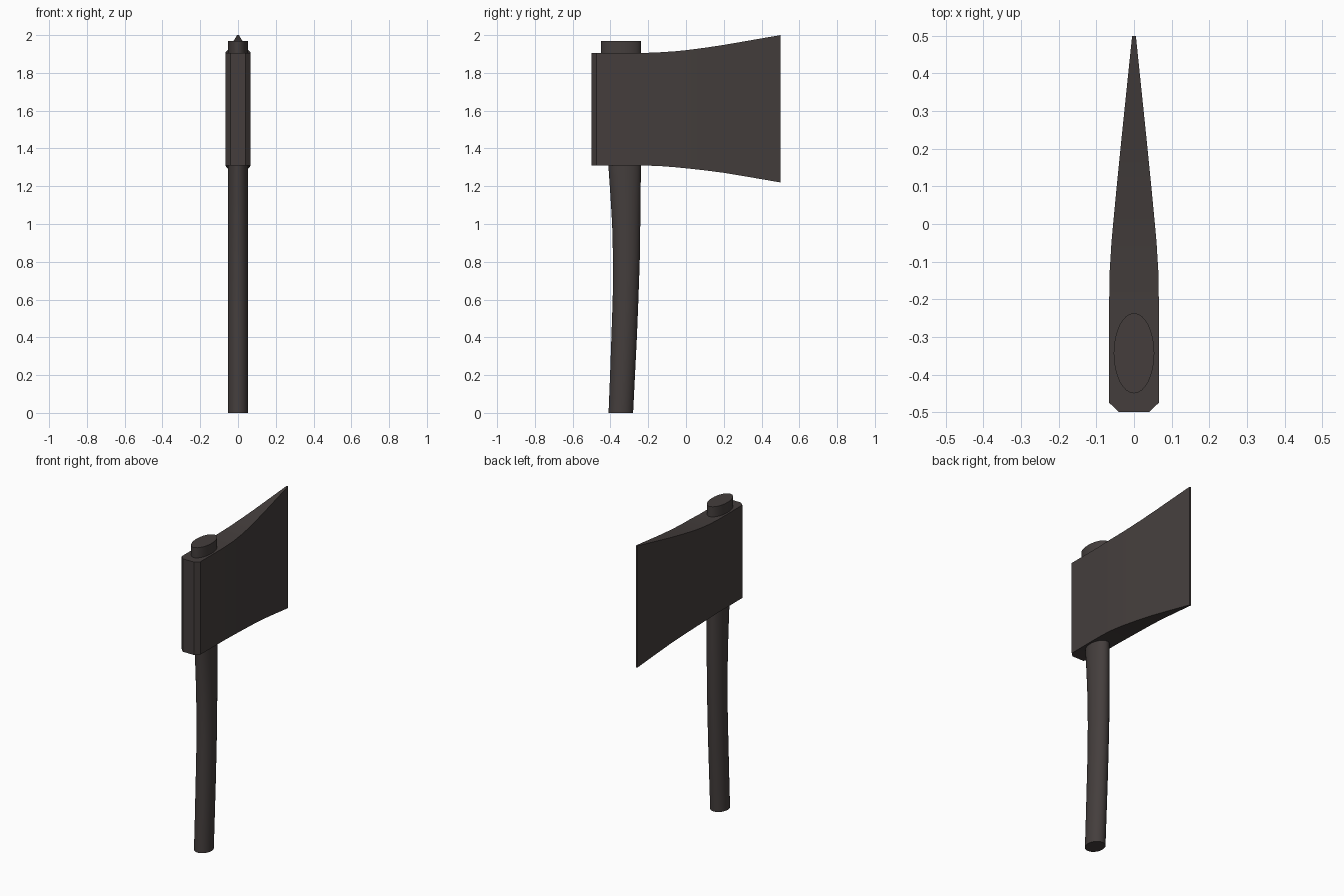
import bpy, bmesh, math

if "Cube" in bpy.data.objects:
    bpy.data.objects.remove(bpy.data.objects["Cube"])

steel = bpy.data.materials.new("dark_brown_grey")
steel.diffuse_color = (0.058, 0.048, 0.046, 1)
steel.use_nodes = True
steel.node_tree.nodes["Principled BSDF"].inputs["Base Color"].default_value = steel.diffuse_color


def loft(name, rings):
    """Skin a list of equal-length vertex rings and cap both ends."""
    bm = bmesh.new()
    loops = [[bm.verts.new(p) for p in ring] for ring in rings]
    n = len(loops[0])
    for a, b in zip(loops, loops[1:]):
        for i in range(n):
            j = (i + 1) % n
            bm.faces.new((a[i], a[j], b[j], b[i]))
    bm.faces.new(loops[0])
    bm.faces.new(loops[-1])
    bmesh.ops.recalc_face_normals(bm, faces=bm.faces)
    mesh = bpy.data.meshes.new(name)
    bm.to_mesh(mesh)
    bm.free()
    mesh.materials.append(steel)
    obj = bpy.data.objects.new(name, mesh)
    bpy.context.collection.objects.link(obj)
    bpy.ops.object.select_all(action='DESELECT')
    obj.select_set(True)
    bpy.context.view_layer.objects.active = obj
    bpy.ops.object.shade_smooth_by_angle(angle=math.radians(30))
    return obj


# Axe head: sections from poll to cutting edge (y, half width, bottom, top)
head_sections = [
    (-0.50, 0.040, 1.31, 1.905), (-0.475, 0.066, 1.31, 1.905),
    (-0.235, 0.066, 1.31, 1.905), (-0.14, 0.0655, 1.307, 1.909),
    (-0.05, 0.060, 1.300, 1.915), (0.0, 0.0555, 1.295, 1.920),
    (0.10, 0.046, 1.284, 1.933), (0.20, 0.036, 1.271, 1.948),
    (0.35, 0.0205, 1.246, 1.974), (0.50, 0.005, 1.22, 2.00),
]
loft("axe_head", [[(-w, y, lo), (w, y, lo), (w, y, hi), (-w, y, hi)]
                  for y, w, lo, hi in head_sections])

# Handle: curved oval shaft (z, back edge y, front edge y), passing through the head
handle_sections = [
    (0.0, -0.410, -0.280), (0.2, -0.402, -0.270), (0.4, -0.395, -0.260),
    (0.6, -0.388, -0.252), (0.8, -0.386, -0.245), (1.0, -0.391, -0.242),
    (1.15, -0.400, -0.240), (1.31, -0.411, -0.239),
    (1.88, -0.450, -0.237), (1.97, -0.450, -0.237),
]
SIDES = 32
loft("handle", [[(0.054 * math.cos(t), (b + f) / 2 + (f - b) / 2 * math.sin(t), z)
                 for t in (2 * math.pi * i / SIDES for i in range(SIDES))]
                for z, b, f in handle_sections])
